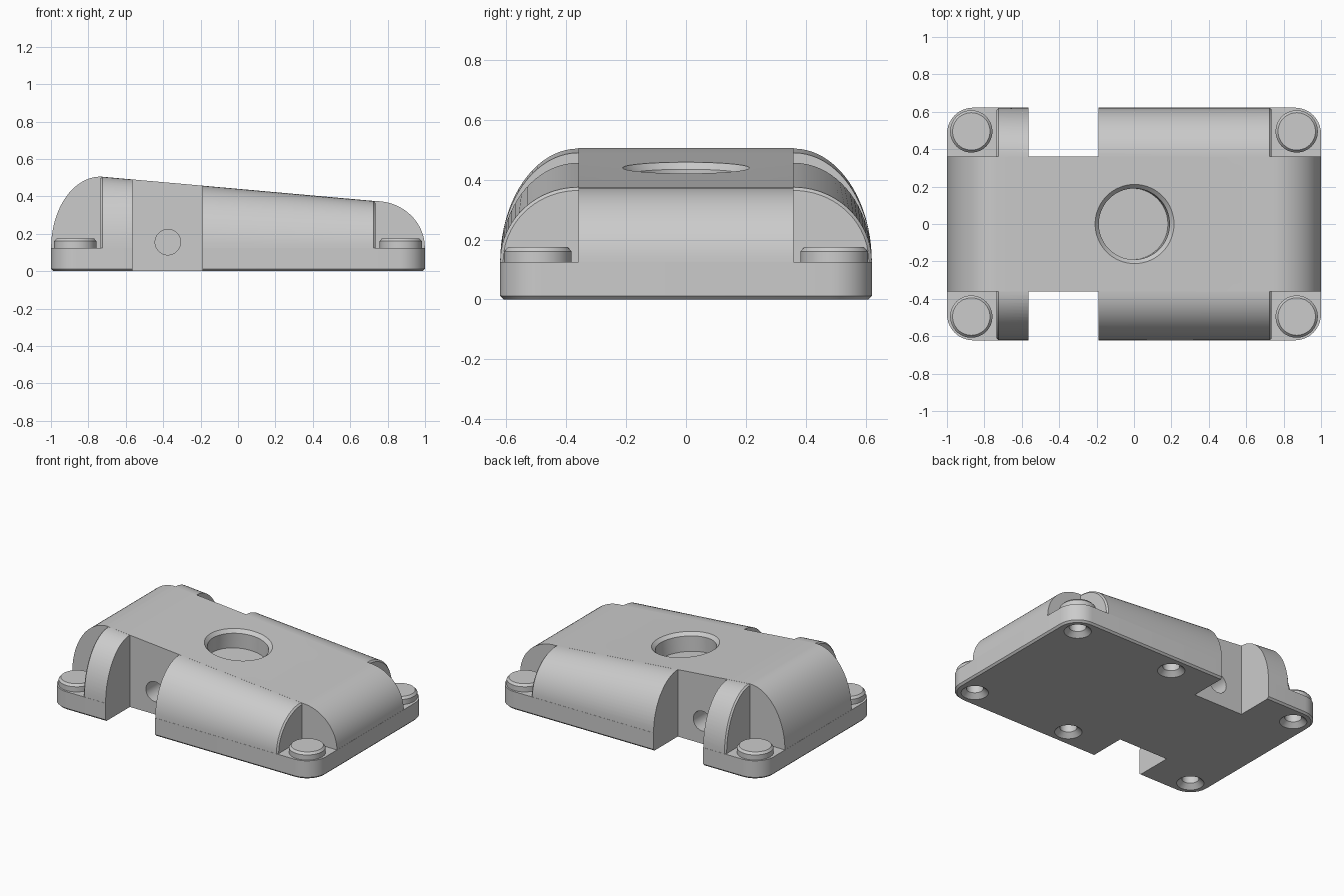
import bpy, bmesh
from math import sin, cos, pi, atan2
from mathutils import Matrix, Vector

if "Cube" in bpy.data.objects:
    bpy.data.objects.remove(bpy.data.objects["Cube"])

PLATE_Z, END_X, SIDE_Y = 0.125, 0.735, 0.36
SLOPE = -0.13 / 1.46


def top_z(x):
    return 0.44 + SLOPE * x


def loft(name, rings):
    """Closed solid skinned through rings of equal point count."""
    bm = bmesh.new()
    vs = [[bm.verts.new(p) for p in r] for r in rings]
    n = len(vs[0])
    for a, b in zip(vs, vs[1:]):
        for i in range(n):
            j = (i + 1) % n
            bm.faces.new((a[i], a[j], b[j], b[i]))
    bm.faces.new(vs[0])
    bm.faces.new(vs[-1])
    bmesh.ops.recalc_face_normals(bm, faces=bm.faces)
    me = bpy.data.meshes.new(name)
    bm.to_mesh(me)
    bm.free()
    ob = bpy.data.objects.new(name, me)
    bpy.context.collection.objects.link(ob)
    return ob


def turned(name, profile, matrix, n=48):
    """Round part from (radius, height) pairs, placed by a matrix."""
    return loft(name, [[matrix @ Vector((r * cos(2*pi*i/n), r * sin(2*pi*i/n), h))
                        for i in range(n)] for r, h in profile])


def box(name, x0, x1, y0, y1, z0, z1):
    return loft(name, [[(x0, y0, z), (x1, y0, z), (x1, y1, z), (x0, y1, z)] for z in (z0, z1)])


def combine(target, tool, op):
    m = target.modifiers.new(op, 'BOOLEAN')
    m.operation, m.solver, m.object = op, 'EXACT', tool
    bpy.context.view_layer.objects.active = target
    bpy.ops.object.modifier_apply(modifier=m.name)
    bpy.data.objects.remove(tool, do_unlink=True)


def smooth(ob):
    bpy.ops.object.select_all(action='DESELECT')
    ob.select_set(True)
    bpy.context.view_layer.objects.active = ob
    bpy.ops.object.shade_smooth_by_angle(angle=0.45)


# Base plate with rounded corners and a chamfered underside
def plate_ring(inset, z, r=0.14, n=10):
    pts = []
    for k, (sx, sy) in enumerate(((1, 1), (-1, 1), (-1, -1), (1, -1))):
        for i in range(n + 1):
            a = (k + i / n) * pi / 2
            pts.append((sx * (1 - r) + (r - inset) * cos(a),
                        sy * (0.622 - r) + (r - inset) * sin(a), z))
    return pts


housing = loft("housing", [plate_ring(0.012, 0), plate_ring(0, 0.012), plate_ring(0, PLATE_Z)])

# Central spine: sloped top with rounded ends
N = 20
prof = [(-0.999, 0.1)]
for i in range(N + 1):
    a = i / N * pi / 2
    prof.append((-END_X - 0.264 * cos(a), PLATE_Z + (top_z(-END_X) - PLATE_Z) * sin(a)))
for i in range(N + 1):
    a = (1 - i / N) * pi / 2
    prof.append((END_X + 0.264 * cos(a), PLATE_Z + (top_z(END_X) - PLATE_Z) * sin(a)))
prof.append((0.999, 0.1))
combine(housing, loft("spine", [[(x, y, z) for x, z in prof] for y in (-SIDE_Y, SIDE_Y)]), 'UNION')


# Rounded side shoulders, with softened end rims
def shoulder_ring(x, inset, s):
    ring = [(x, s * 0.3, 0.1), (x, s * 0.3, top_z(x) - 0.0005 - inset)]
    for i in range(N + 1):
        a = (1 - i / N) * pi / 2
        ring.append((x, s * (SIDE_Y + (0.261 - inset) * cos(a)),
                     PLATE_Z + (top_z(x) - 0.0005 - inset - PLATE_Z) * sin(a)))
    ring.append((x, s * (0.621 - inset), 0.1))
    return ring


for s in (-1, 1):
    combine(housing, loft("shoulder", [shoulder_ring(x, d, s) for x, d in
            ((-END_X, 0.01), (-END_X + 0.01, 0), (END_X - 0.01, 0), (END_X, 0.01))]), 'UNION')

# Side slots and the round socket in each slot wall
for s in (-1, 1):
    y0, y1 = sorted((s * SIDE_Y, s * 0.8))
    combine(housing, box("slot_cut", -0.565, -0.19, y0, y1, -0.1, 0.7), 'DIFFERENCE')
    m = Matrix.Translation((-0.375, s * SIDE_Y, 0.155)) @ Matrix.Rotation(s * pi / 2, 4, 'X')
    combine(housing, turned("socket_cut", [(0.068, -0.05), (0.068, 0.2)], m), 'DIFFERENCE')

# Chamfered well in the sloped top
m = Matrix.Translation((0.003, 0, 0.44)) @ Matrix.Rotation(-atan2(SLOPE, 1), 4, 'Y')
combine(housing, turned("well_cut", [(0.19, -0.125), (0.19, -0.022), (0.212, 0), (0.212, 0.1)],
                        m, 64), 'DIFFERENCE')

# Countersunk holes underneath
for x in (-0.87, 0.115, 0.87):
    for y in (-0.495, 0.495):
        combine(housing, turned("sink_cut", [(0.085, -0.05), (0.085, 0), (0.053, 0.03), (0.053, 0.09)],
                                Matrix.Translation((x, y, 0)), 32), 'DIFFERENCE')
smooth(housing)

# Corner screw heads
for x in (-0.87, 0.87):
    for y in (-0.495, 0.495):
        smooth(turned("screw_head", [(0.113, 0.12), (0.113, 0.16), (0.1, 0.175)],
                      Matrix.Translation((x, y, 0))))
